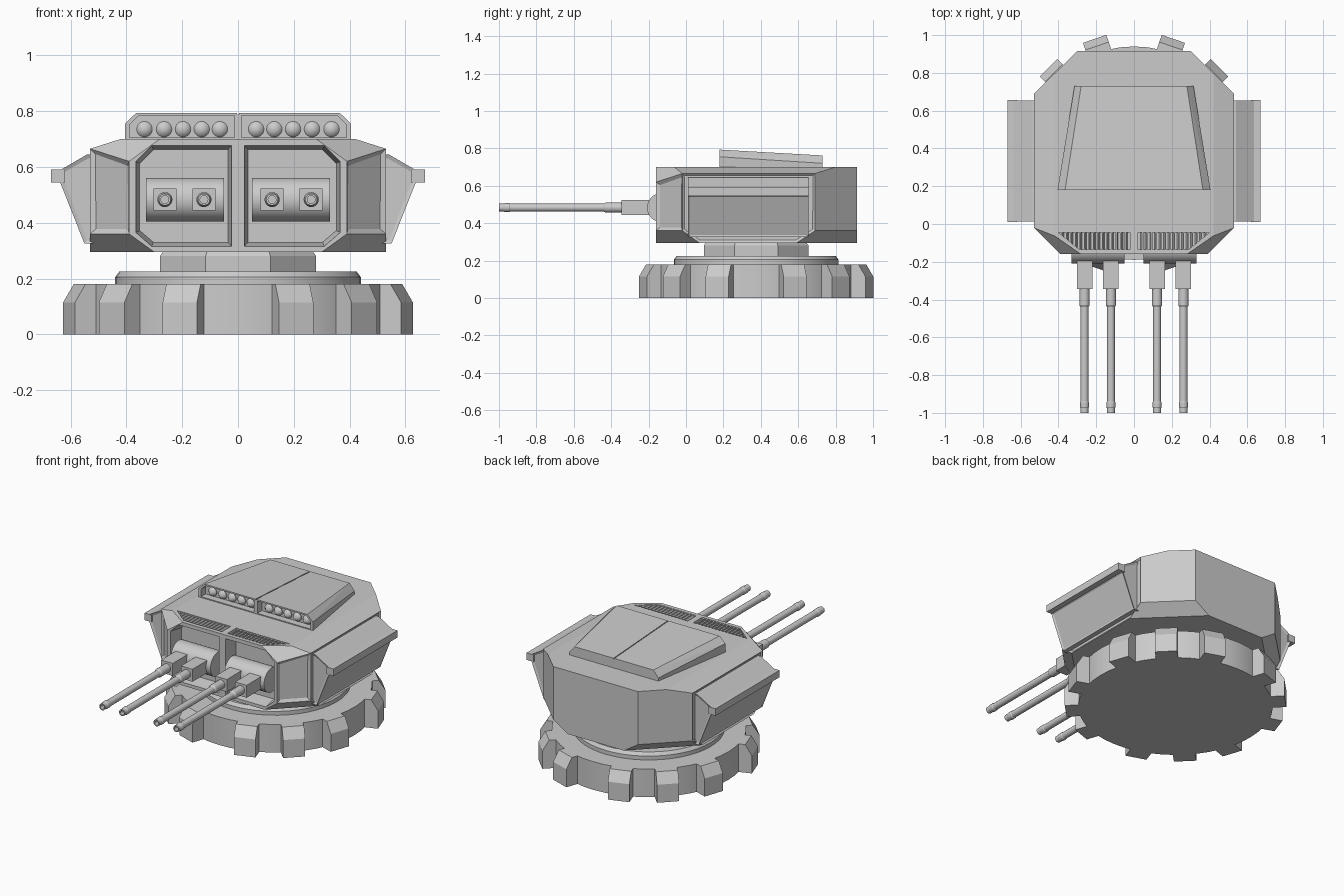
import bpy, bmesh
from math import radians, cos, sin, pi
from mathutils import Matrix, Vector

if "Cube" in bpy.data.objects:
    bpy.data.objects.remove(bpy.data.objects["Cube"])

CY = 0.375  # centre of the round base along y


def finish(name, bm):
    bmesh.ops.remove_doubles(bm, verts=bm.verts, dist=1e-5)
    bmesh.ops.recalc_face_normals(bm, faces=bm.faces)
    me = bpy.data.meshes.new(name)
    bm.to_mesh(me)
    bm.free()
    ob = bpy.data.objects.new(name, me)
    bpy.context.collection.objects.link(ob)
    return ob


def add_hull(bm, pts):
    vs = [bm.verts.new(p) for p in pts]
    bmesh.ops.convex_hull(bm, input=vs)
    bmesh.ops.dissolve_limit(bm, angle_limit=radians(1.5), verts=bm.verts, edges=bm.edges)


def flip(pts):
    return [(-x, y, z) for x, y, z in pts]


def hull(name, pts, both=False):
    """Convex solid; both=True adds the mirrored solid in the same mesh."""
    bm = bmesh.new()
    add_hull(bm, pts)
    if both:
        other = bmesh.new()
        add_hull(other, flip(pts))
        tmp = bpy.data.meshes.new("tmp")
        other.to_mesh(tmp)
        other.free()
        bm.from_mesh(tmp)
        bpy.data.meshes.remove(tmp)
    return finish(name, bm)


def box_pts(x0, x1, y0, y1, z0, z1):
    return [(x, y, z) for x in (x0, x1) for y in (y0, y1) for z in (z0, z1)]


def lathe(name, prof, n, loc, axis="Z", phase=0.0):
    """Revolve (radius, height) points; axis Y points forward (-y)."""
    rot = {"Z": Matrix(), "X": Matrix.Rotation(pi / 2, 4, "Y"),
           "Y": Matrix.Rotation(pi / 2, 4, "X")}[axis]
    bm = bmesh.new()
    rings = []
    for r, h in prof:
        if r == 0:
            rings.append([bm.verts.new(rot @ Vector((0, 0, h)) + Vector(loc))] * n)
            continue
        ang = [2 * pi * i / n + phase for i in range(n)]
        rings.append([bm.verts.new(rot @ Vector((r * cos(a), r * sin(a), h)) + Vector(loc))
                      for a in ang])
    for a, b in zip(rings, rings[1:]):
        for i in range(n):
            j = (i + 1) % n
            bm.faces.new(list(dict.fromkeys((a[i], a[j], b[j], b[i]))))
    ob = finish(name, bm)
    ob.data.polygons.foreach_set("use_smooth", [True] * len(ob.data.polygons))
    ob.data.set_sharp_from_angle(angle=radians(30))
    return ob


def cut(ob, *cutters):
    for c in cutters:
        m = ob.modifiers.new("cut", "BOOLEAN")
        m.object, m.operation, m.solver = c, "DIFFERENCE", "EXACT"
    bpy.context.view_layer.update()
    me = bpy.data.meshes.new_from_object(ob.evaluated_get(bpy.context.evaluated_depsgraph_get()))
    ob.modifiers.clear()
    ob.data = me
    for c in cutters:
        bpy.data.objects.remove(c)


# Round base, turntable and octagonal neck
lathe("base_disc", [(0, 0), (0.565, 0), (0.565, 0.18), (0, 0.18)], 48, (0, CY, 0))
lathe("turntable", [(0, 0.17), (0.44, 0.17), (0.44, 0.205), (0.425, 0.225), (0, 0.225)],
      48, (0, CY, 0))
R = 0.28 / cos(pi / 8)
lathe("neck", [(0, 0.22), (R, 0.22), (R, 0.28), (R - 0.015, 0.3), (0, 0.3)],
      8, (0, CY, 0), phase=pi / 8)

# Twelve base teeth, three per quadrant
for q in range(4):
    for k in (19, 45, 71):
        rot = Matrix.Translation((0, CY, 0)) @ Matrix.Rotation(radians(90 * q + k), 4, "Z")
        pts = [(r, t, z) for t in (-0.065, 0.065) for r, z in
               ((0.5, 0), (0.64, 0), (0.64, 0.115), (0.6, 0.18), (0.5, 0.18))]
        hull("base_tooth", [rot @ Vector(p) for p in pts])

# Turret body: chamfered solid with inset cheek and side panels
half = [(0.28, -0.16, 0.70), (0.42, -0.063, 0.70), (0.42, 0.7976, 0.70), (0.30, 0.915, 0.70),
        (0.39, -0.16, 0.62), (0.53, -0.02, 0.665), (0.53, 0.69, 0.665),
        (0.39, -0.16, 0.36), (0.53, -0.02, 0.36), (0.53, 0.69, 0.36), (0.30, 0.915, 0.36),
        (0.30, -0.16, 0.295), (0.53, 0.07, 0.295), (0.53, 0.592, 0.295), (0.20, 0.915, 0.295)]
bm = bmesh.new()
add_hull(bm, half + flip(half))
bmesh.ops.recalc_face_normals(bm, faces=bm.faces)
cheeks = [f for f in bm.faces if f.normal.y < -0.5 and abs(f.normal.x) > 0.5 and abs(f.normal.z) < 0.1]
sides = [f for f in bm.faces if abs(f.normal.x) > 0.97]
bmesh.ops.inset_individual(bm, faces=cheeks, thickness=0.025, depth=-0.012)
bmesh.ops.inset_individual(bm, faces=sides, thickness=0.015, depth=-0.01)
body = finish("turret_body", bm)

# Gun bays and roof grille wells cut into the body
outer = [(0.022, 0.315), (0.31, 0.315), (0.367, 0.365), (0.367, 0.62), (0.31, 0.677), (0.022, 0.677)]
inner = [(0.036, 0.33), (0.303, 0.33), (0.352, 0.372), (0.352, 0.613), (0.303, 0.662), (0.036, 0.662)]
bay = hull("bay_cutter", [(x, -0.165, z) for x, z in outer] + [(x, -0.07, z) for x, z in inner], True)
well = [(0.02, -0.135), (0.29, -0.135), (0.40, -0.045), (0.02, -0.045)]
grille = hull("grille_cutter", [(x, y, z) for x, y in well for z in (0.684, 0.72)], True)
cut(body, bay, grille)

# Grille slats
for i in range(15):
    x = 0.035 + i * 0.024
    y0 = -0.137 + max(0, x - 0.285) * 0.82
    pts = [(x + dx, y, z) for y in (y0, -0.044)
           for dx, z in ((0, 0.683), (0.006, 0.683), (0.008, 0.699), (0.014, 0.699))]
    hull("grille_slat", pts, True)

# Side armour wings with rails
wing = [(0.50, 0.645), (0.54, 0.645), (0.638, 0.588), (0.638, 0.547), (0.55, 0.325), (0.50, 0.325)]
for name, s in (("right", 1), ("left", -1)):
    pts = [(s * x, y, z) for x, z in wing for y in (0.012, 0.655)]
    bm = bmesh.new()
    add_hull(bm, pts)
    bmesh.ops.recalc_face_normals(bm, faces=bm.faces)
    panels = [f for f in bm.faces if abs(f.normal.y) > 0.9 or (f.normal.z < -0.2 and f.normal.x * s > 0.5)]
    bmesh.ops.inset_individual(bm, faces=panels, thickness=0.015, depth=-0.006)
    finish(name + "_armour_wing", bm)
    hull(name + "_wing_rail", [(s * x, y, z) for x, y, z in box_pts(0.62, 0.67, 0.01, 0.657, 0.545, 0.59)])

# Roof light housing with two bays and a centre seam
pod = [(0.405, 0.18, 0.69), (0.405, 0.18, 0.755), (0.365, 0.18, 0.793),
       (0.315, 0.73, 0.69), (0.315, 0.73, 0.72), (0.28, 0.73, 0.762)]
housing = hull("light_housing", pod + flip(pod))
prof = [(0.012, 0.706), (0.388, 0.706), (0.388, 0.752), (0.356, 0.784), (0.012, 0.784)]
cut(housing,
    hull("light_bay_cutter", [(x, y, z) for x, z in prof for y in (0.16, 0.225)], True),
    hull("seam_cutter", [(x, y, z + dz) for x in (-0.003, 0.003) for dz in (0, 0.05)
                         for y, z in ((0.16, 0.788), (0.75, 0.756))]))

for s in (1, -1):
    # Roof lamps
    for x in (0.065, 0.13, 0.197, 0.265, 0.335):
        lathe("roof_lamp", [(0, -0.005), (0.028, -0.005), (0.028, 0.004), (0, 0.038)],
              20, (s * x, 0.225, 0.735), "Y")
    # Rotating gun mantlet
    lathe("gun_mantlet", [(0, -0.14), (0.078, -0.14), (0.078, 0.14), (0, 0.14)],
          40, (s * 0.19, -0.13, 0.483), "X")
    # Twin guns
    for x in (0.122, 0.262):
        x *= s
        hull("gun_block", box_pts(x - 0.041, x + 0.041, -0.345, -0.16, 0.443, 0.523))
        lathe("gun_barrel", [(0, 0), (0.027, 0), (0.027, 0.09), (0.021, 0.10), (0.021, 0.60),
                             (0.024, 0.605), (0.024, 0.63), (0.021, 0.635), (0.021, 0.66),
                             (0.014, 0.66), (0.014, 0.61), (0, 0.61)],
              20, (x, -0.34, 0.483), "Y")
